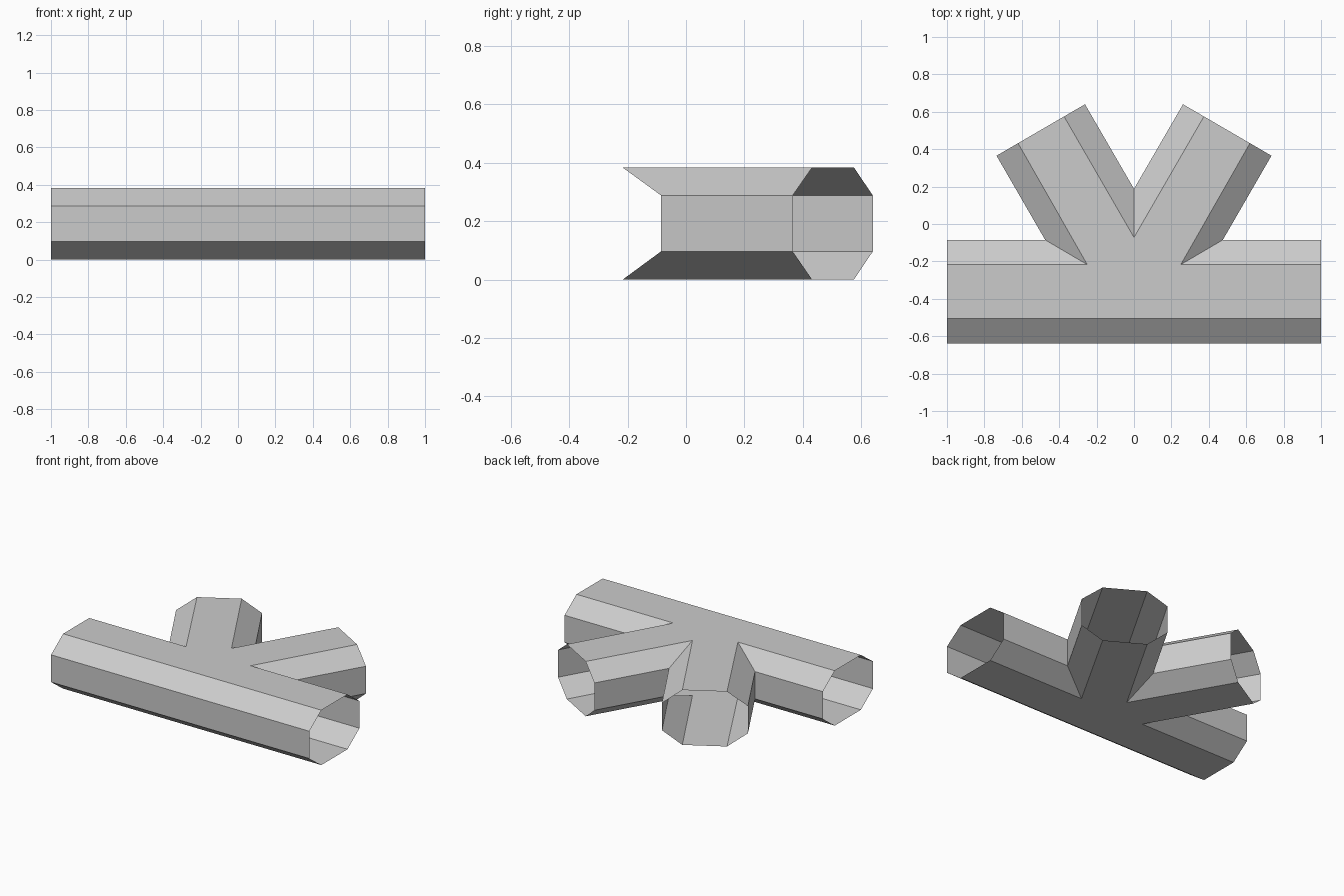
import bpy
import bmesh

cube = bpy.data.objects.get("Cube")
if cube:
    bpy.data.objects.remove(cube, do_unlink=True)

grey = bpy.data.materials.new("plain grey")
grey.use_nodes = True
color = (0.6, 0.6, 0.6, 1)
grey.diffuse_color = color
grey.node_tree.nodes["Principled BSDF"].inputs["Base Color"].default_value = color

# Left half of the plan, from the front end corner round to the crotch:
# the vertical walls, and the inner line where the bevels meet roof and floor
WALL = [(1, -0.64), (1, -0.085), (0.475, -0.085),
        (0.735, 0.365), (0.262, 0.64), (0, 0.188)]
FLAT = [(1, -0.506), (1, -0.217), (0.25, -0.217),
        (0.62, 0.432), (0.374, 0.575), (0, -0.072)]


def full_outline(half):
    """Mirror the half plan in x; the crotch point is shared."""
    return half + [(-x, y) for x, y in reversed(half[:-1])]


# Stack the outlines: floor, lower wall, upper wall, roof
bm = bmesh.new()
rings = [[bm.verts.new((x, y, z)) for x, y in full_outline(half)]
         for half, z in ((FLAT, 0), (WALL, 0.097), (WALL, 0.288), (FLAT, 0.384))]
count = len(rings[0])

# Bevels and walls, leaving the four tube mouths open
mouths = {0, 3, count - 5, count - 2}
for low, high in zip(rings, rings[1:]):
    for i in range(count):
        if i not in mouths:
            j = (i + 1) % count
            bm.faces.new((low[i], low[j], high[j], high[i]))

# Floor and roof
bm.faces.new(reversed(rings[0]))
bm.faces.new(rings[-1])
bm.normal_update()

mesh = bpy.data.meshes.new("tunnel_junction")
bm.to_mesh(mesh)
bm.free()
mesh.materials.append(grey)
tunnel = bpy.data.objects.new("tunnel_junction", mesh)
bpy.context.collection.objects.link(tunnel)
